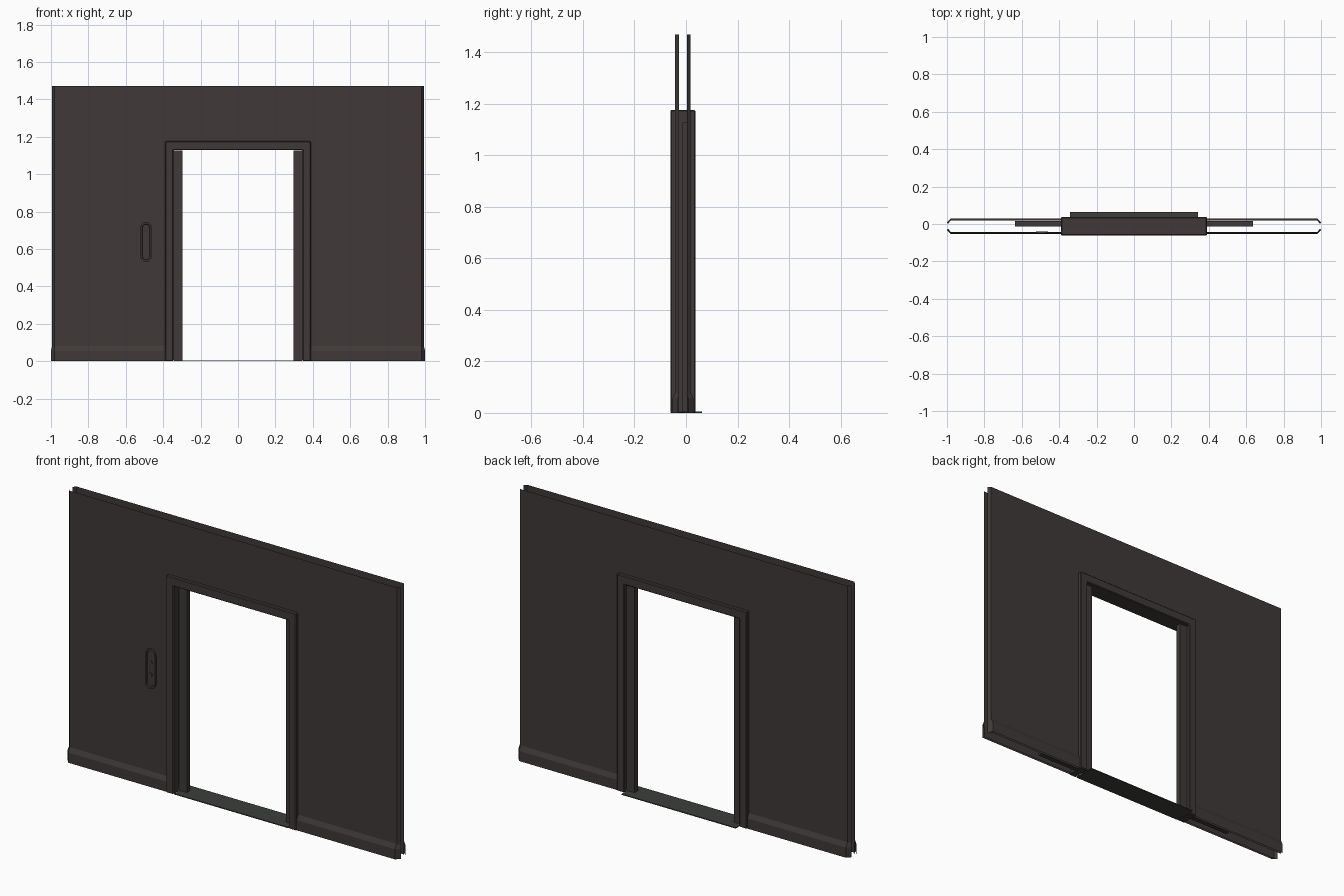
import bpy, bmesh, math

if "Cube" in bpy.data.objects:
    bpy.data.objects.remove(bpy.data.objects["Cube"])

YC = -0.012          # middle plane of the wall
H = 1.47             # wall height


def material(name, rgb):
    m = bpy.data.materials.new(name)
    m.diffuse_color = (*rgb, 1)
    m.use_nodes = True
    m.node_tree.nodes["Principled BSDF"].inputs["Base Color"].default_value = m.diffuse_color
    return m


BROWN = material("dark brown metal", (0.050, 0.041, 0.040))
SILL = material("threshold grey", (0.046, 0.050, 0.045))


def finish(name, bm, mat):
    me = bpy.data.meshes.new(name)
    bm.to_mesh(me)
    bm.free()
    me.materials.append(mat)
    ob = bpy.data.objects.new(name, me)
    bpy.context.collection.objects.link(ob)
    return ob


def box(name, lo, hi, mat):
    bm = bmesh.new()
    bmesh.ops.create_cube(bm, size=1)
    for v in bm.verts:
        v.co = [lo[i] + (v.co[i] + 0.5) * (hi[i] - lo[i]) for i in range(3)]
    return finish(name, bm, mat)


def grid(bm, rows, side):
    """Open sheet through rows of points, facing outward (side = -1 front, 1 back)."""
    vs = [[bm.verts.new(p) for p in r] for r in rows]
    for a, b in zip(vs, vs[1:]):
        for i in range(len(a) - 1):
            f = bm.faces.new((a[i], a[i + 1], b[i + 1], b[i]))
            f.normal_update()
            if f.normal.y * side < 0:
                f.normal_flip()


def prism(name, outline, y0, y1, mat, inset=None):
    """Outline in x,z extruded from y0 (back) to y1 (front), optional sunken inset (width, depth)."""
    bm = bmesh.new()
    f = bm.faces.new([bm.verts.new((x, y0, z)) for x, z in outline])
    r = bmesh.ops.extrude_face_region(bm, geom=[f])
    for v in [g for g in r["geom"] if isinstance(g, bmesh.types.BMVert)]:
        v.co.y = y1
    bmesh.ops.recalc_face_normals(bm, faces=bm.faces)
    if inset:
        front = min(bm.faces, key=lambda q: q.calc_center_median().y)
        edge_w, depth = inset
        bmesh.ops.inset_region(bm, faces=[front], thickness=edge_w)
        bmesh.ops.inset_region(bm, faces=[front], thickness=0.003, depth=-depth)
    return finish(name, bm, mat)


def stadium(cx, z0, z1, r, n=10):
    top = [(cx + r * math.cos(math.pi * i / n), z1 - r + r * math.sin(math.pi * i / n)) for i in range(n + 1)]
    bot = [(cx - r * math.cos(math.pi * i / n), z0 + r - r * math.sin(math.pi * i / n)) for i in range(n + 1)]
    return top + bot


for side, label in ((-1, "front"), (1, "back")):
    # thin wall sheets with folded ends, leaving the doorway open
    bm = bmesh.new()
    for s in (-1, 1):
        prof = [(0.385, 0.030), (0.982, 0.030), (0.994, 0.015)]
        grid(bm, [[(s * x, YC + side * d, z) for x, d in prof] for z in (0, 1.17, H)], side)
    grid(bm, [[(x, YC + side * 0.030, z) for x in (-0.385, 0.385)] for z in (1.17, H)], side)
    bmesh.ops.remove_doubles(bm, verts=bm.verts, dist=1e-5)
    finish("wall_panel_" + label, bm, BROWN)

    # skirting boards with sloping top and folded ends
    bm = bmesh.new()
    for s in (-1, 1):
        rows = []
        for z, d, e in ((0, 0.042, 0), (0.055, 0.042, 0), (0.08, 0.030, 0.006)):
            prof = [(0.385, d), (0.980, d), (1.0 - e, d - 0.022 + e)]
            rows.append([(s * x, YC + side * y, z) for x, y in prof])
        grid(bm, rows, side)
    finish("skirting_" + label, bm, BROWN)

# door frame
out = [(-0.39, 0), (-0.39, 1.176), (0.39, 1.176), (0.39, 0),
       (0.345, 0), (0.345, 1.128), (-0.345, 1.128), (-0.345, 0)]
frame = prism("door_frame", out, 0.037, -0.061, BROWN)
bev = frame.modifiers.new("edge", "BEVEL")
bev.width = 0.004
bev.segments = 1

# sliding door leaves, pushed open into the wall
for s, label in ((-1, "left"), (1, "right")):
    a, b = sorted((s * 0.298, s * 0.635))
    box("door_leaf_" + label, (a, YC - 0.001, 0.004), (b, 0.015, 1.127), BROWN)

# threshold plate
box("threshold", (-0.342, -0.058, 0), (0.342, 0.063, 0.005), SILL)

# control plate with raised rim and two buttons
yf = YC - 0.030
prism("control_plate", stadium(-0.492, 0.53, 0.745, 0.031), yf + 0.002, yf - 0.010, BROWN, (0.010, 0.005))
for i, z in enumerate((0.605, 0.672)):
    disc = [(-0.492 + 0.011 * math.cos(math.tau * k / 16), z + 0.011 * math.sin(math.tau * k / 16)) for k in range(16)]
    prism("button_%d" % (i + 1), disc, yf - 0.004, yf - 0.009, BROWN)
